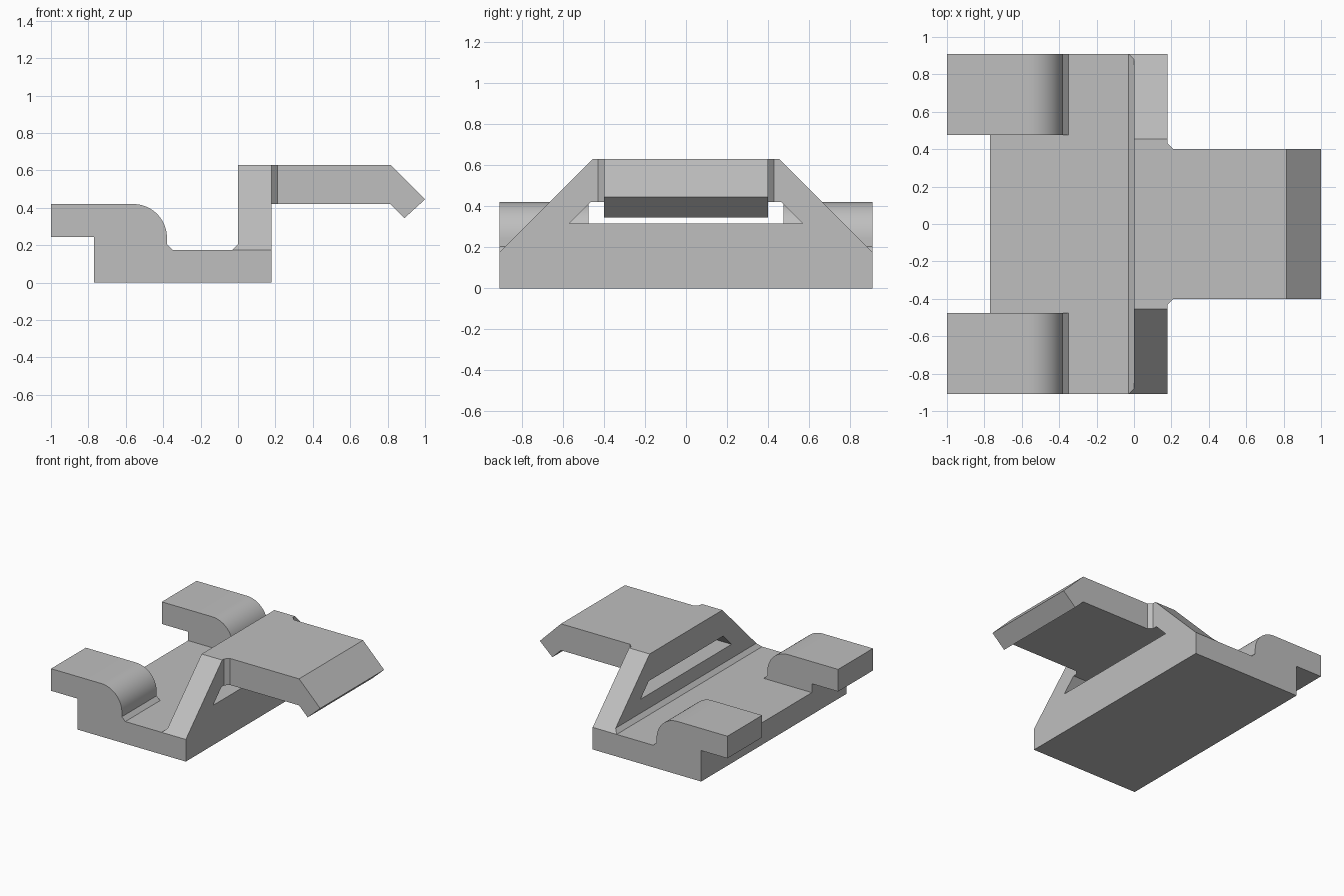
import bpy, bmesh, math
from mathutils import Vector

cube = bpy.data.objects.get("Cube")
if cube:
    bpy.data.objects.remove(cube, do_unlink=True)

GREY = (0.52, 0.52, 0.52, 1.0)
mat = bpy.data.materials.new("plain grey")
mat.use_nodes = True
mat.diffuse_color = GREY
for node in mat.node_tree.nodes:
    if node.type == "BSDF_PRINCIPLED":
        node.inputs["Base Color"].default_value = GREY
        node.inputs["Roughness"].default_value = 0.6


def prism(name, profile, axis, lo, hi):
    """Extrude a 2D profile along an axis from lo to hi."""
    def place(p, t):
        u, v = p
        return {"x": (t, u, v), "y": (u, t, v), "z": (u, v, t)}[axis]

    bm = bmesh.new()
    a = [bm.verts.new(place(p, lo)) for p in profile]
    b = [bm.verts.new(place(p, hi)) for p in profile]
    bm.faces.new(a)
    bm.faces.new(b[::-1])
    for i in range(len(a)):
        j = (i + 1) % len(a)
        bm.faces.new((a[i], b[i], b[j], a[j]))
    bmesh.ops.recalc_face_normals(bm, faces=bm.faces[:])
    mesh = bpy.data.meshes.new(name)
    bm.to_mesh(mesh)
    bm.free()
    mesh.materials.append(mat)
    obj = bpy.data.objects.new(name, mesh)
    bpy.context.scene.collection.objects.link(obj)
    return obj


def select_only(obj):
    bpy.ops.object.select_all(action="DESELECT")
    obj.select_set(True)
    bpy.context.view_layer.objects.active = obj


HALF = 0.91      # half width of the base
FLOOR = 0.175    # top of the base
TOP = 0.63       # top of the wall and arm
LIP = 0.42       # underside of the arm, top of the jaws
BACK, FRONT = 0.0, 0.18   # wall faces along x

# Base slab
prism("base_plate", [(-0.77, 0), (FRONT, 0), (FRONT, FLOOR), (-0.77, FLOOR)],
      "y", -HALF, HALF)

# Two jaws with a rounded inner shoulder and an overhanging tail
R = 0.18
shoulder = [(-0.56 + R * math.cos(t), LIP - R + R * math.sin(t))
            for t in (math.pi / 2 * i / 16 for i in range(17))]
jaw = [(-1, 0.245), (-0.77, 0.245), (-0.77, FLOOR), (-0.35, FLOOR),
       (-0.38, 0.205)] + shoulder + [(-1, LIP)]
for name, lo, hi in (("jaw_left_side", 0.475, HALF), ("jaw_right_side", -HALF, -0.475)):
    obj = prism(name, jaw, "y", lo, hi)
    select_only(obj)
    bpy.ops.object.shade_smooth_by_angle(angle=math.radians(30))

# Upright wall with sloping ends and a window
rise = TOP - FLOOR
wall = prism("upright_wall", [(-HALF, FLOOR), (HALF, FLOOR),
             (HALF - rise, TOP), (rise - HALF, TOP)], "x", BACK, FRONT)
cutter = prism("window_cutter", [(-0.57, 0.315), (0.57, 0.315),
               (0.465, LIP), (-0.465, LIP)], "x", BACK - 0.1, FRONT + 0.1)
cutter.hide_render = True
cut = wall.modifiers.new("window", "BOOLEAN")
cut.operation, cut.object, cut.solver = "DIFFERENCE", cutter, "EXACT"
select_only(wall)
bpy.ops.object.modifier_apply(modifier=cut.name)
bpy.data.objects.remove(cutter, do_unlink=True)

# Bevel strip along the wall foot, its ends following the wall slope
C = 0.03
strip = prism("wall_foot_bevel", [(-C, FLOOR), (BACK, FLOOR), (BACK, FLOOR + C)],
              "y", -HALF, HALF)
for v in strip.data.vertices:
    if v.co.z > FLOOR + C / 2:
        v.co.y -= math.copysign(C, v.co.y)

# Arm with a down-turned hook
prism("hook_arm", [(FRONT, LIP), (0.815, LIP), (0.89, 0.345), (1, 0.445),
                   (0.815, TOP), (FRONT, TOP)], "y", -0.4, 0.4)

# Corner gussets between arm and wall
for name, s in (("gusset_left", 1), ("gusset_right", -1)):
    prism(name, [(FRONT, 0.4 * s), (FRONT + C, 0.4 * s), (FRONT, 0.43 * s)],
          "z", LIP, TOP)
